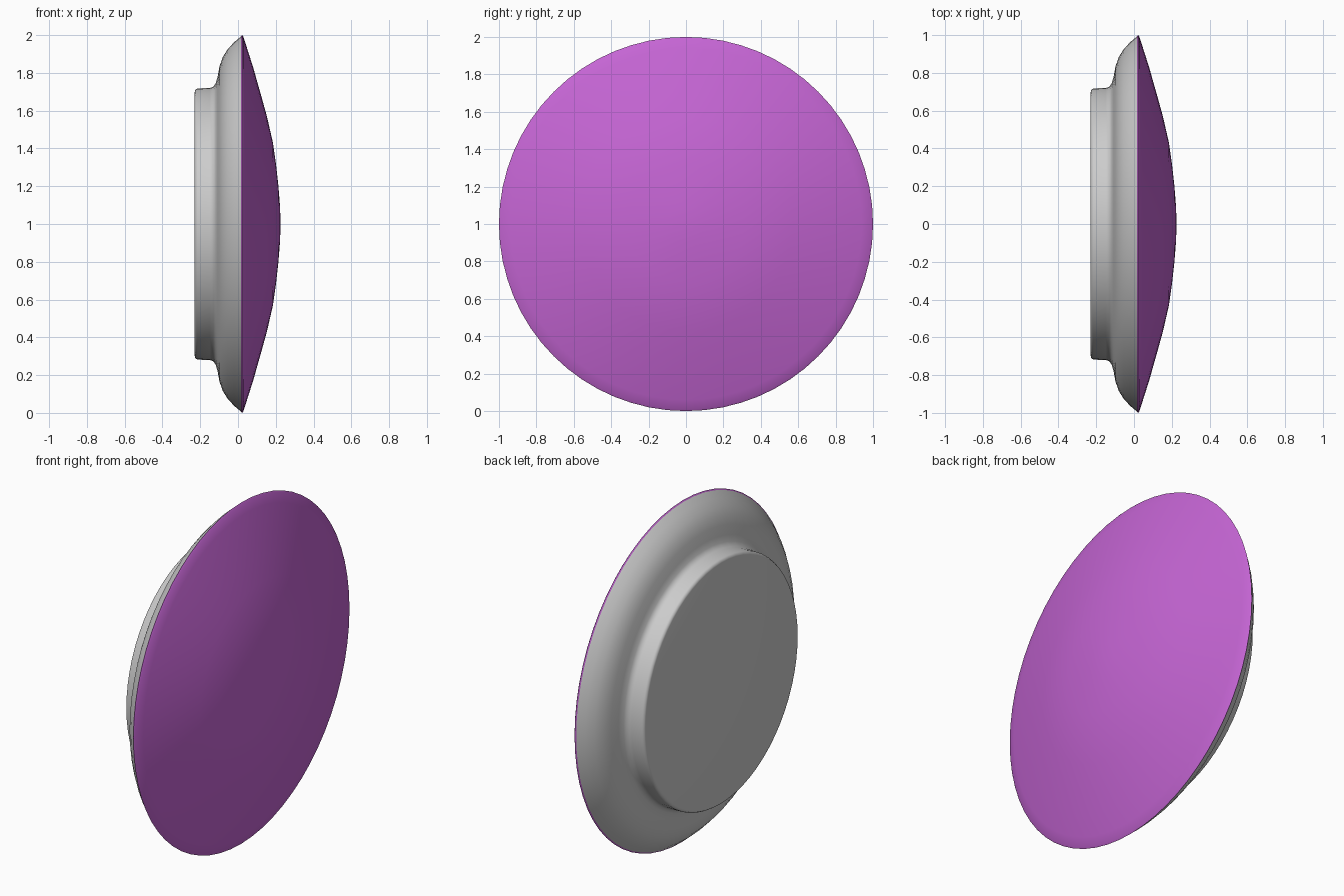
import bpy, bmesh, math
from mathutils import Matrix, Vector

if "Cube" in bpy.data.objects:
    bpy.data.objects.remove(bpy.data.objects["Cube"])

SEGMENTS = 64


def lathe(name, profile, angle, color=None):
    """Spin (x, radius) points around the x axis at height 1."""
    bm = bmesh.new()
    verts = [bm.verts.new((x, 0, r)) for x, r in profile]
    edges = [bm.edges.new(pair) for pair in zip(verts, verts[1:])]
    bmesh.ops.spin(bm, geom=verts + edges, cent=(0, 0, 0), axis=(1, 0, 0),
                   angle=math.tau, steps=SEGMENTS, use_duplicate=False)
    bmesh.ops.remove_doubles(bm, verts=bm.verts, dist=0.0005)
    bmesh.ops.recalc_face_normals(bm, faces=bm.faces)
    # Make sure the open shells face outward
    facing = sum(f.normal.dot(f.calc_center_median()) * f.calc_area() for f in bm.faces)
    if facing < 0:
        bmesh.ops.reverse_faces(bm, faces=bm.faces)
    bm.transform(Matrix.Translation(Vector((0, 0, 1))))
    mesh = bpy.data.meshes.new(name)
    bm.to_mesh(mesh)
    bm.free()
    obj = bpy.data.objects.new(name, mesh)
    bpy.context.collection.objects.link(obj)
    if color:
        mat = bpy.data.materials.new(name + "_paint")
        mat.diffuse_color = color
        mat.use_nodes = True
        mat.node_tree.nodes["Principled BSDF"].inputs["Base Color"].default_value = mat.diffuse_color
        mesh.materials.append(mat)
    bpy.ops.object.select_all(action='DESELECT')
    bpy.context.view_layer.objects.active = obj
    obj.select_set(True)
    bpy.ops.object.shade_smooth_by_angle(angle=math.radians(angle))
    return obj


# Shallow domed front lens with a thin turned rim
lathe("front_dome", [(0.226, 0), (0.222, 0.1), (0.214, 0.2), (0.202, 0.31),
                     (0.185, 0.43), (0.153, 0.57), (0.117, 0.70), (0.08, 0.83),
                     (0.045, 0.94), (0.028, 0.992), (0.022, 1.0), (0.016, 0.993)],
      60, (0.56, 0.13, 0.66, 1))

# Flared grey housing with a raised flat back
lathe("back_housing", [(0.016, 0.993), (-0.02, 0.963), (-0.055, 0.925),
                       (-0.08, 0.885), (-0.098, 0.835), (-0.108, 0.78),
                       (-0.118, 0.745), (-0.13, 0.727), (-0.15, 0.72),
                       (-0.215, 0.718), (-0.226, 0.711), (-0.229, 0.70), (-0.229, 0)],
      50)
